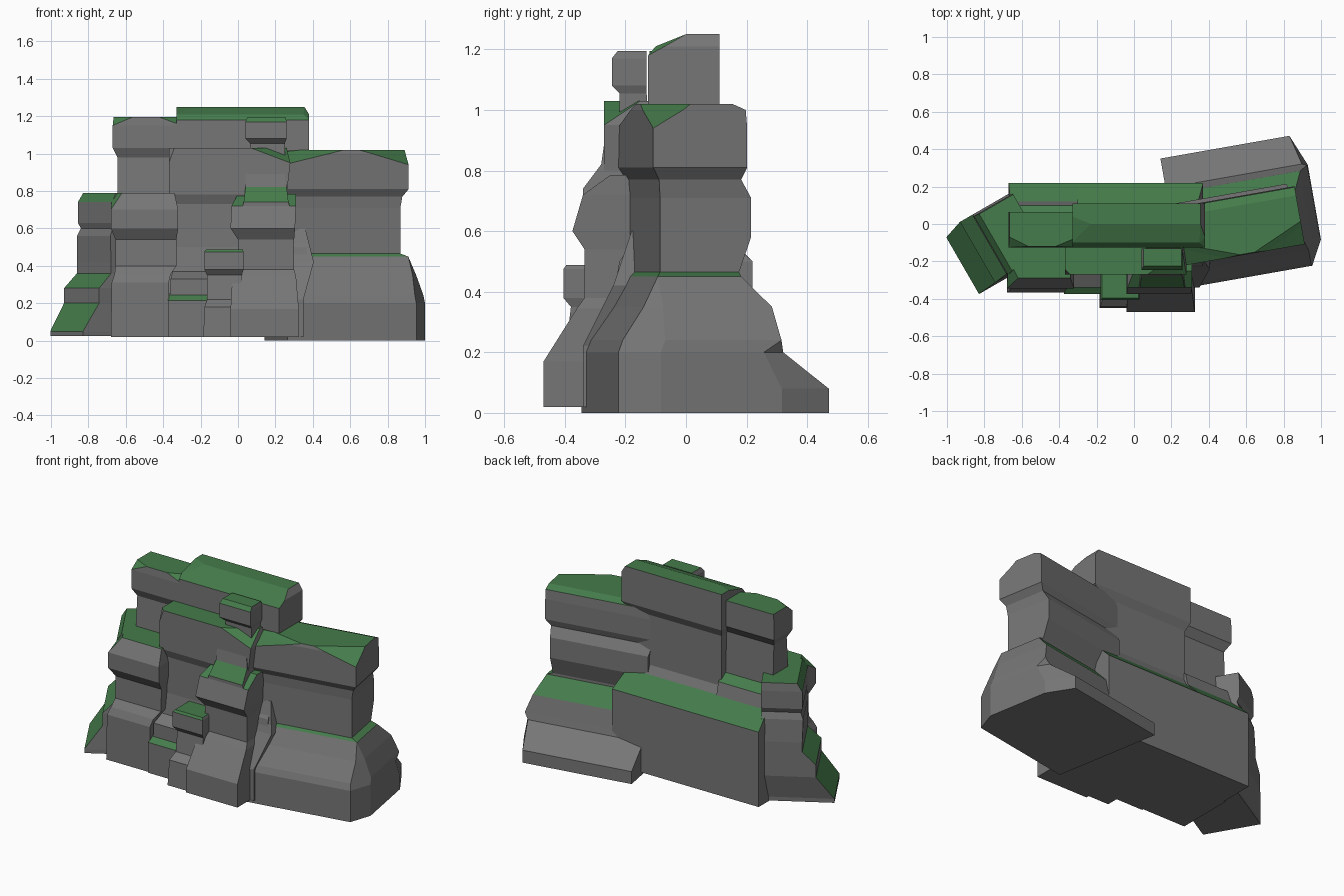
import bpy, bmesh, math
from mathutils import Matrix

moss = bpy.data.materials.new("moss")
moss.diffuse_color = (0.06, 0.2, 0.07, 1)
stone = bpy.data.materials.new("stone")
stone.diffuse_color = (0.18, 0.18, 0.18, 1)
FL, FR, BR, BL = range(4)


def rock(name, levels, angle=0, moss_from=0.1, slope=0.6):
    """Loft stacked rings (z, x0, x1, y0, y1[, {corner: (dx, dy)}]);
    mossy where faces look up. The dict chamfers single corners."""
    bm = bmesh.new()
    rings = []
    for z, x0, x1, y0, y1, *rest in levels:
        cuts = rest[0] if rest else {}
        pts = []
        corners = ((x0, y0, 1, 1), (x1, y0, -1, 1), (x1, y1, -1, -1), (x0, y1, 1, -1))
        for i, (x, y, sx, sy) in enumerate(corners):
            dx, dy = cuts.get(i, (0, 0))
            pair = [(x, y + sy * dy), (x + sx * dx, y)]
            pts += pair if i % 2 == 0 else pair[::-1]
        rings.append([bm.verts.new((x, y, z)) for x, y in pts])
    for a, b in zip(rings, rings[1:]):
        for i in range(8):
            j = (i + 1) % 8
            bm.faces.new((a[i], a[j], b[j], b[i]))
    bm.faces.new(rings[0][::-1])
    bm.faces.new(rings[-1])
    bmesh.ops.remove_doubles(bm, verts=bm.verts, dist=1e-4)
    bm.transform(Matrix.Rotation(math.radians(angle), 4, 'Z'))
    bm.normal_update()
    for f in bm.faces:
        if f.normal.z > slope and f.calc_center_median().z > moss_from:
            f.material_index = 1
    me = bpy.data.meshes.new(name)
    bm.to_mesh(me)
    bm.free()
    me.materials.append(stone)
    me.materials.append(moss)
    ob = bpy.data.objects.new(name, me)
    bpy.context.collection.objects.link(ob)
    return ob


# right-hand cliff, turned 10 degrees
foot = {FR: (.07, .13), BR: (.07, .17)}
rock("right_cliff", [
    (0.0, .2, .97, -.385, .32, foot), (.08, .2, .97, -.385, .32, foot),
    (.2, .2, .97, -.385, .16, {FR: (.07, .13), BR: (.03, .07)}),
    (.24, .2, .965, -.37, .15, {FR: (.07, .13)}),
    (.35, .2, .925, -.3, .125, {FR: (.03, .06)}),
    (.45, .21, .88, -.25, .03), (.465, .21, .84, -.235, .03),
    (.58, .21, .84, -.235, .07), (.71, .21, .84, -.235, .07),
    (.77, .2, .85, -.24, .035), (.81, .2, .88, -.265, .05),
    (.94, .2, .88, -.265, .05),
    (1.0, .2, .88, -.265, .045, {FL: (.25, .1), FR: (.2, .1)}),
    (1.02, .2, .88, -.26, .0, {FL: (.33, .12), FR: (.27, .12)})],
    angle=10, moss_from=.36)

# tall central wall at the back
rock("back_centre_cliff", [
    (.02, -.33, .37, -.3, .22), (.5, -.33, .37, -.22, .22),
    (.6, -.31, .34, -.15, .11), (.65, -.31, .34, -.1, .085),
    (.97, -.31, .34, -.1, .085),
    (1.02, -.33, .38, -.125, .11), (1.18, -.33, .38, -.125, .11),
    (1.21, -.33, .38, -.1, .11, {FR: (.03, .03)}),
    (1.25, -.33, .355, 0, .11, {FL: (.1, .04)})])

# back wall on the left
rock("back_left_cliff", [
    (.02, -.67, -.3, -.3, .22), (.5, -.67, -.3, -.2, .22),
    (.6, -.66, -.3, -.15, .12), (.68, -.65, -.3, -.13, .1),
    (.72, -.645, -.3, -.12, .04),
    (.98, -.645, -.3, -.1, .03), (1.03, -.67, -.3, -.125, .065),
    (1.15, -.67, -.3, -.125, .065),
    (1.195, -.665, -.3, -.12, .065, {FL: (.1, .05), FR: (.12, .05)})],
    slope=.55)

# middle front column
rock("front_centre_cliff", [
    (.02, -.375, .3, -.34, 0), (.33, -.36, .3, -.34, 0),
    (.37, -.35, .3, -.27, 0), (.5, -.335, .3, -.25, 0),
    (.73, -.335, .28, -.25, 0), (.78, -.37, .26, -.27, 0),
    (.95, -.37, .28, -.27, 0),
    (1.03, -.37, .26, -.27, 0, {FL: (.03, .03), FR: (.19, .12)})],
    moss_from=.8, slope=.5)

# front left column
rock("front_left_cliff", [
    (.02, -.68, -.37, -.365, 0), (.31, -.675, -.37, -.365, 0),
    (.355, -.66, -.36, -.345, 0), (.4, -.655, -.33, -.31, 0),
    (.54, -.655, -.33, -.305, 0), (.6, -.68, -.32, -.345, 0),
    (.7, -.68, -.32, -.345, 0),
    (.79, -.67, -.34, -.29, 0, {FL: (.05, .1)})], moss_from=.6)

# far left column, turned 30 degrees
rock("left_end_cliff", [
    (.025, -.905, -.48, .09, .44), (.05, -.905, -.48, .09, .44),
    (.2, -.8, -.48, .1, .475), (.28, -.8, -.48, .1, .475),
    (.36, -.72, -.48, .11, .475), (.42, -.72, -.48, .11, .475),
    (.56, -.725, -.48, .11, .465), (.6, -.71, -.48, .11, .45),
    (.63, -.72, -.48, .1, .465), (.74, -.72, -.48, .1, .465),
    (.79, -.69, -.48, .11, .46)],
    angle=30, slope=.5)

# front pillar: thin top above a broad foot
rock("pillar_top", [
    (.7, .02, .28, -.34, -.1), (.74, .03, .27, -.34, -.1),
    (.82, .04, .26, -.28, -.1), (.89, .04, .25, -.27, -.1),
    (.935, .06, .25, -.22, -.12), (1.055, .065, .25, -.22, -.13),
    (1.08, .04, .26, -.245, -.13), (1.17, .04, .26, -.245, -.13),
    (1.195, .05, .255, -.225, -.13)])
rock("pillar_base", [
    (.02, -.04, .325, -.47, -.1), (.17, -.04, .325, -.47, -.1),
    (.345, -.03, .31, -.36, -.1), (.38, 0, .3, -.335, -.1),
    (.54, 0, .3, -.335, -.1), (.6, -.04, .305, -.375, -.1),
    (.72, -.035, .31, -.34, -.1), (.785, 0, .31, -.25, -.1)], slope=.75)

# small stacked rock at the front
rock("front_boulder", [
    (.02, -.185, -.02, -.45, -.2), (.18, -.18, -.02, -.44, -.2),
    (.22, -.165, .02, -.395, -.2), (.35, -.165, .02, -.38, -.2),
    (.38, -.18, .03, -.405, -.2), (.475, -.18, .03, -.405, -.2),
    (.488, -.17, .025, -.395, -.2)], moss_from=.3)
rock("front_ledge", [
    (.02, -.375, -.15, -.375, -.2), (.215, -.375, -.15, -.375, -.2),
    (.255, -.365, -.15, -.325, -.2)])

# sloping fill between pillar and right cliff
rock("cleft_buttress", [
    (.02, .2, .35, -.34, 0), (.22, .2, .35, -.34, 0),
    (.42, .2, .405, -.24, 0), (.6, .2, .36, -.18, 0)], moss_from=2)
